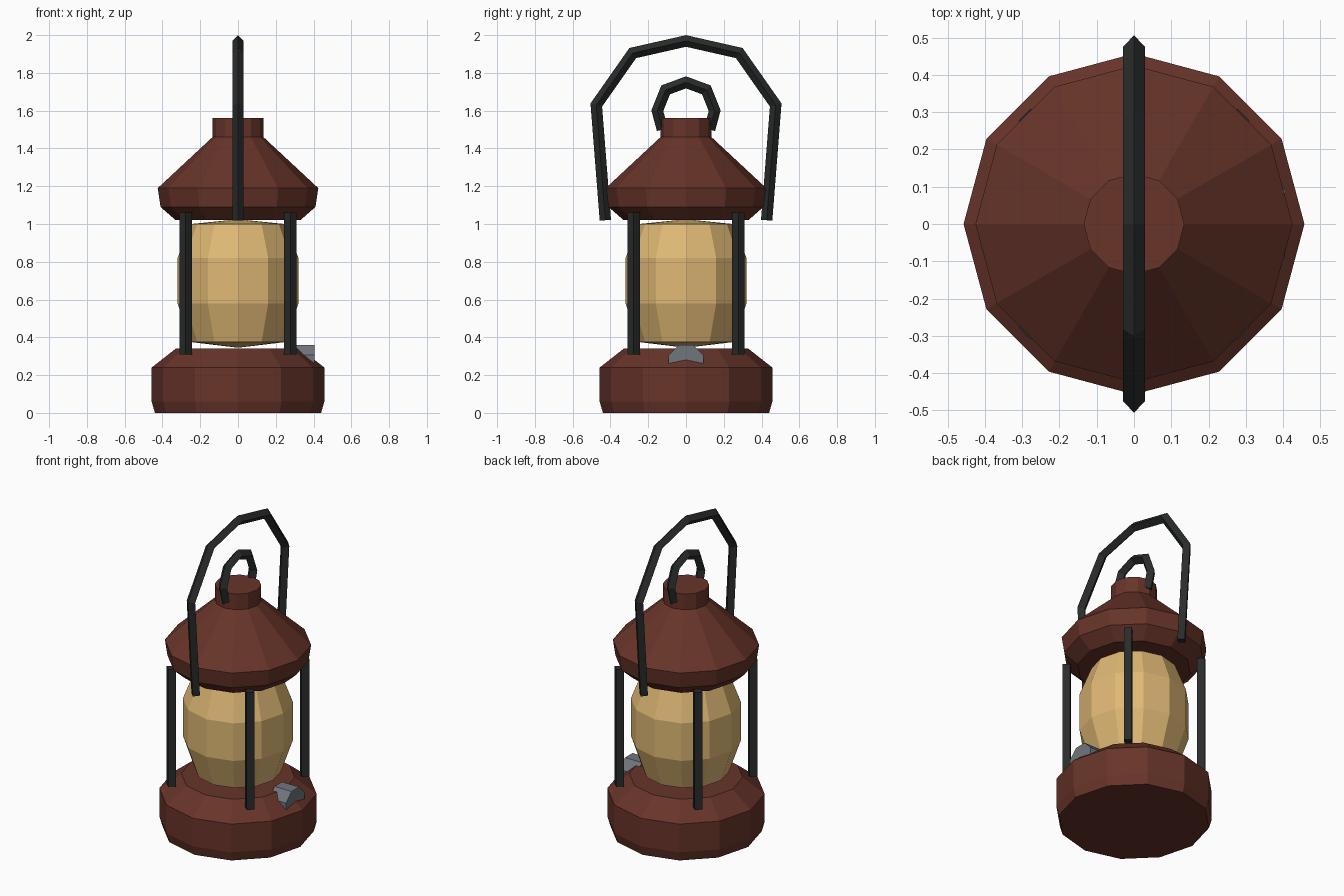
import bpy, bmesh, math
from mathutils import Vector, Matrix

if "Cube" in bpy.data.objects:
    bpy.data.objects.remove(bpy.data.objects["Cube"])


def material(name, rgb):
    m = bpy.data.materials.new(name)
    m.diffuse_color = (*rgb, 1)
    m.use_nodes = True
    m.node_tree.nodes["Principled BSDF"].inputs["Base Color"].default_value = m.diffuse_color
    return m


RED = material("rust red", (0.135, 0.034, 0.022))
AMBER = material("amber glass", (0.74, 0.48, 0.175))
BLACK = material("black iron", (0.023, 0.025, 0.025))
GREY = material("grey steel", (0.16, 0.18, 0.20))


def finish(name, bm, mat):
    bmesh.ops.recalc_face_normals(bm, faces=bm.faces)
    me = bpy.data.meshes.new(name)
    bm.to_mesh(me)
    bm.free()
    me.materials.append(mat)
    ob = bpy.data.objects.new(name, me)
    bpy.context.collection.objects.link(ob)
    return ob


def skin(bm, rings):
    """Bridge equal rings of vertices, one after another."""
    n = len(rings[0])
    for a, b in zip(rings, rings[1:]):
        for i in range(n):
            j = (i + 1) % n
            bm.faces.new((a[i], a[j], b[j], b[i]))


def lathe(name, profile, mat, pole=None, sides=12):
    """Turn (radius, z) points around z; ends are flat or run to pole heights."""
    bm = bmesh.new()
    rings = [[bm.verts.new((r * math.cos(math.tau * i / sides),
                            r * math.sin(math.tau * i / sides), z))
              for i in range(sides)] for r, z in profile]
    skin(bm, rings)
    for k, ring in enumerate((rings[0], rings[-1])):
        if pole:
            tip = bm.verts.new((0, 0, pole[k]))
            for i in range(sides):
                bm.faces.new((ring[i], ring[(i + 1) % sides], tip))
        else:
            bm.faces.new(ring)
    return finish(name, bm, mat)


def bail(name, half, mat, r):
    """Diamond-section bar through (y, z) points, mirrored across y = 0."""
    pts = [Vector((0, y, z)) for y, z in half]
    pts += [Vector((0, -p.y, p.z)) for p in reversed(pts[:-1])]
    bm = bmesh.new()
    rings = []
    for i, p in enumerate(pts):
        d0 = (p - pts[max(i - 1, 0)]).normalized()
        d1 = (pts[min(i + 1, len(pts) - 1)] - p).normalized()
        t = (d0 + d1).normalized()
        miter = r / max(t.dot(d0), t.dot(d1))
        n = Vector((0, -t.z, t.y)) * miter
        x = Vector((r, 0, 0))
        rings.append([bm.verts.new(p + o) for o in (n, x, -n, -x)])
    skin(bm, rings)
    bm.faces.new(rings[0])
    bm.faces.new(rings[-1])
    return finish(name, bm, mat)


# Turned body parts
lathe("base", [(0.44, 0), (0.457, 0.06), (0.457, 0.24), (0.33, 0.34)], RED)
lathe("glass_globe", [(0.25, 0.375), (0.32, 0.58), (0.32, 0.82), (0.25, 1.0)],
      AMBER, pole=(0.345, 1.025))
lathe("roof", [(0.33, 1.02), (0.41, 1.09), (0.425, 1.19), (0.135, 1.46),
               (0.135, 1.56)], RED)

# Four square posts on the diagonals
for k in range(4):
    bm = bmesh.new()
    bmesh.ops.create_cube(bm, size=1)
    bm.transform(Matrix.Rotation(math.pi / 4 + k * math.pi / 2, 4, 'Z')
                 @ Matrix.Translation((0.392, 0, 0.685))
                 @ Matrix.Diagonal((0.046, 0.046, 0.75, 1)))
    finish(f"post_{k + 1}", bm, BLACK)

# Carrying handle and small top loop
bail("handle", [(-0.427, 1.02), (-0.475, 1.63), (-0.282, 1.905), (0, 1.969)],
     BLACK, 0.03)
bail("top_loop", [(-0.125, 1.50), (-0.152, 1.6), (-0.108, 1.71), (0, 1.75)],
     BLACK, 0.03)

# Wick knob half sunk in the shoulder of the base
bm = bmesh.new()
bmesh.ops.create_cone(bm, cap_ends=True, segments=8, radius1=0.1, radius2=0.1,
                      depth=0.12)
bm.transform(Matrix.Translation((0.345, 0, 0.267))
             @ Matrix.Rotation(math.pi / 2, 4, 'Y')
             @ Matrix.Rotation(math.pi / 8, 4, 'Z'))
finish("wick_knob", bm, GREY)
